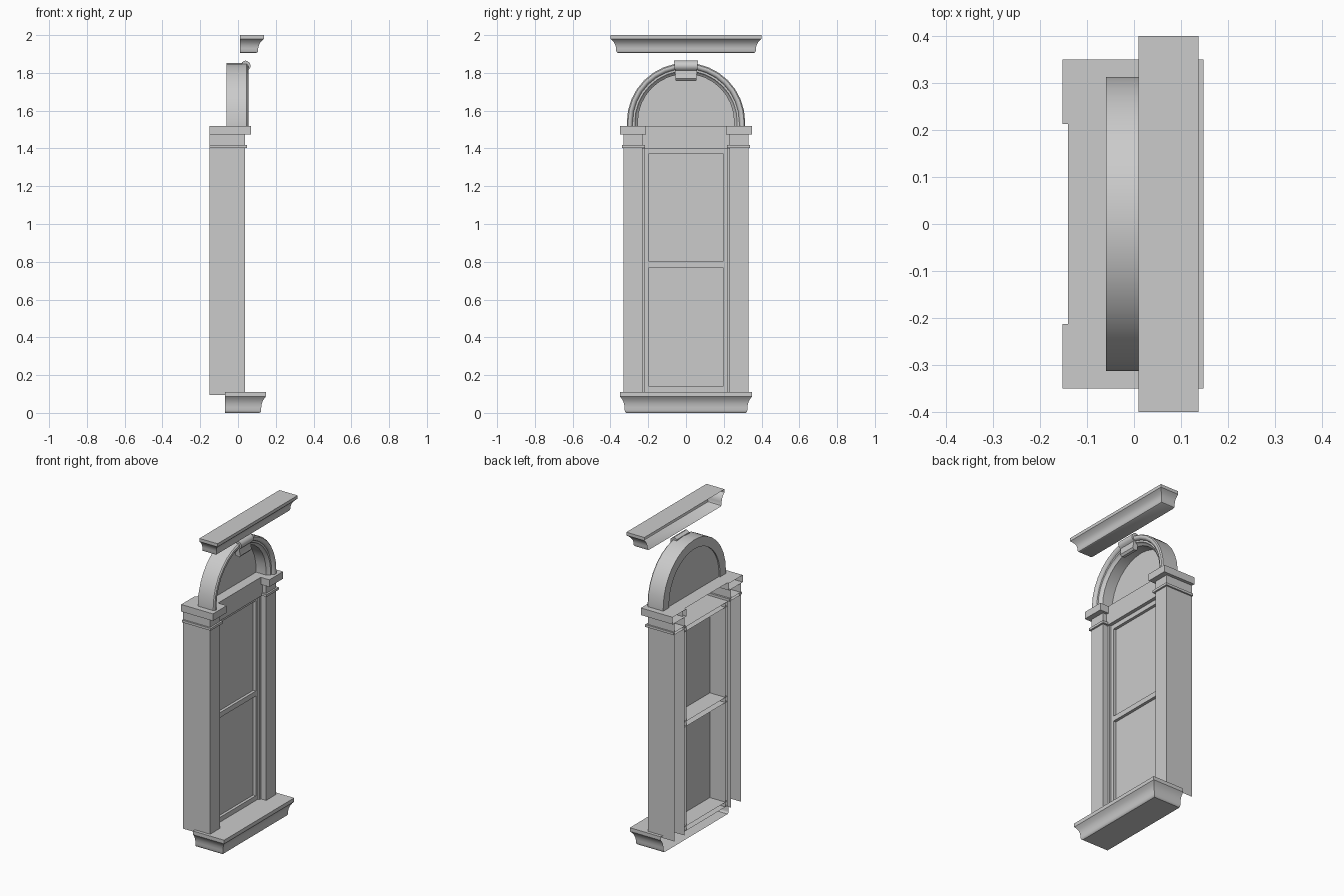
import bpy, bmesh, math
from mathutils import Vector

if "Cube" in bpy.data.objects:
    bpy.data.objects.remove(bpy.data.objects["Cube"])


def finish(name, bm, mirror=False, smooth=False):
    bmesh.ops.recalc_face_normals(bm, faces=bm.faces)
    me = bpy.data.meshes.new(name)
    bm.to_mesh(me)
    bm.free()
    ob = bpy.data.objects.new(name, me)
    bpy.context.collection.objects.link(ob)
    if mirror:
        m = ob.modifiers.new("mirror", 'MIRROR')
        m.use_axis = (False, True, False)
    if smooth:
        bpy.ops.object.select_all(action='DESELECT')
        ob.select_set(True)
        bpy.context.view_layer.objects.active = ob
        bpy.ops.object.shade_smooth_by_angle(angle=math.radians(35))
    return ob


def shell(name, x, y, z, open_sides, mirror=False):
    """Box between bounds with the listed sides left open."""
    bm = bmesh.new()
    bmesh.ops.create_cube(bm, size=1)
    normals = {"back": Vector((-1, 0, 0)), "top": Vector((0, 0, 1)),
               "bottom": Vector((0, 0, -1))}
    dead = [f for f in bm.faces
            if any(f.normal.dot(normals[s]) > 0.9 for s in open_sides)]
    bmesh.ops.delete(bm, geom=dead, context='FACES')
    for v in bm.verts:
        v.co = [b[0] + (c + 0.5) * (b[1] - b[0]) for c, b in zip(v.co, (x, y, z))]
    return finish(name, bm, mirror)


def moulded_ledge(name, x0, x1, half, profile):
    """Open-backed ledge; profile is (inset, z) from bottom to top."""
    bm = bmesh.new()
    rings = [[bm.verts.new(p) for p in ((x0, i - half, z), (x1 - i, i - half, z),
                                        (x1 - i, half - i, z), (x0, half - i, z))]
             for i, z in profile]
    for a, b in zip(rings, rings[1:]):
        for k in range(3):
            bm.faces.new((a[k], a[k + 1], b[k + 1], b[k]))
    bm.faces.new(rings[0])
    bm.faces.new(rings[-1])
    return finish(name, bm, smooth=True)


def arch_path(r, n=16):
    arc = [(r * math.cos(math.pi * k / n), 1.54 + r * math.sin(math.pi * k / n))
           for k in range(n + 1)]
    return [(r, 1.52)] + arc + [(-r, 1.52)]


# sill and top cornice
curve = [(0.034, 0), (0.028, 0.004), (0.025, 0.012), (0.025, 0.025), (0.022, 0.042),
         (0.016, 0.056), (0.007, 0.068), (0.0, 0.075), (0.0, 0.095)]
moulded_ledge("sill", -0.07, 0.148, 0.35, [(i, d * 0.11 / 0.095) for i, d in curve])
moulded_ledge("cornice", 0.01, 0.137, 0.40, [(i * 1.2, 1.905 + d) for i, d in curve])

# pilasters with neck band and cap
shell("pilaster", (-0.152, 0.036), (0.23, 0.33), (0.095, 1.475),
      ("back", "top", "bottom"), True)
shell("neck_band", (-0.152, 0.047), (0.218, 0.34), (1.403, 1.418), ("back",), True)
shell("pilaster_cap", (-0.152, 0.07), (0.213, 0.35), (1.475, 1.52), ("back",), True)

# lintel between the caps
shell("lintel", (-0.14, 0.01), (-0.23, 0.23), (1.40, 1.52), ("back",))

# window frame and glass
shell("frame_jamb", (-0.14, 0.0), (0.216, 0.23), (0.11, 1.40),
      ("back", "top", "bottom"), True)
shell("sash_stile", (-0.14, -0.012), (0.195, 0.216), (0.11, 1.40),
      ("back", "top", "bottom"), True)
for label, z0, z1 in (("top", 1.372, 1.40), ("middle", 0.77, 0.802), ("bottom", 0.11, 0.14)):
    shell(label + "_rail", (-0.14, -0.012), (-0.216, 0.216), (z0, z1), ("back",))
bm = bmesh.new()
for z0, z1 in ((0.14, 0.77), (0.802, 1.372)):
    bm.faces.new([bm.verts.new((-0.03, y, z)) for y, z in
                  ((-0.195, z0), (0.195, z0), (0.195, z1), (-0.195, z1))])
finish("window_panes", bm)

# moulded arch: (inset, x) profile swept over the arch path
section = [(0, -0.06), (0, 0.046), (0.006, 0.053), (0.014, 0.055), (0.022, 0.053),
           (0.029, 0.046), (0.031, 0.038), (0.042, 0.038), (0.046, 0.028),
           (0.052, 0.024), (0.058, 0.018), (0.058, -0.06)]
bm = bmesh.new()
rows = [[bm.verts.new((x, y, z)) for y, z in arch_path(0.313 - i)] for i, x in section]
for a, b in zip(rows, rows[1:] + rows[:1]):
    for k in range(len(a) - 1):
        bm.faces.new((a[k], a[k + 1], b[k + 1], b[k]))
finish("arch", bm, smooth=True)

# panel filling the arch
bm = bmesh.new()
bm.faces.new([bm.verts.new((-0.052, y, z)) for y, z in arch_path(0.257)])
finish("arch_panel", bm)

# scrolled keystone, tapering downwards
scroll = [(0.02, 1.765), (0.046, 1.758), (0.056, 1.77), (0.052, 1.79), (0.05, 1.812),
          (0.058, 1.818), (0.065, 1.828), (0.067, 1.84), (0.062, 1.852),
          (0.052, 1.861), (0.04, 1.865), (0.03, 1.862), (0.02, 1.855)]
bm = bmesh.new()
sides = [[bm.verts.new((x, s * (0.054 + 0.09 * (z - 1.758)), z)) for x, z in scroll]
         for s in (-1, 1)]
for k in range(len(scroll)):
    j = (k + 1) % len(scroll)
    bm.faces.new((sides[0][k], sides[0][j], sides[1][j], sides[1][k]))
for side in sides:
    bm.faces.new(side)
finish("keystone", bm, smooth=True)
